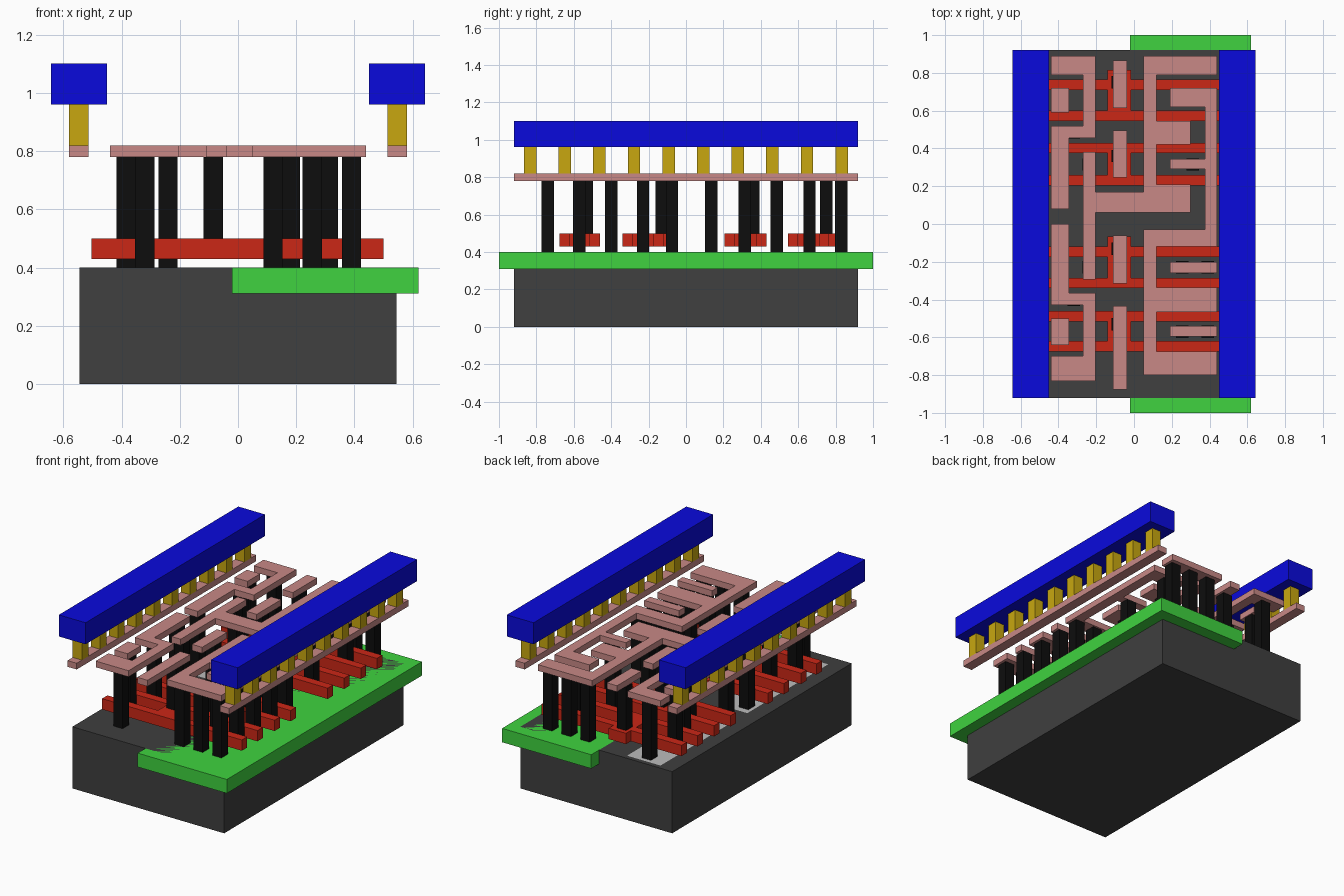
import bpy, bmesh

if "Cube" in bpy.data.objects:
    bpy.data.objects.remove(bpy.data.objects["Cube"])


def material(name, r, g, b):
    m = bpy.data.materials.new(name)
    m.diffuse_color = (r, g, b, 1)
    m.use_nodes = True
    m.node_tree.nodes["Principled BSDF"].inputs["Base Color"].default_value = m.diffuse_color
    return m


DARK = material("dark_grey", .05, .05, .05)
GREEN = material("green", .05, .65, .05)
PALE = material("pale_grey", .5, .5, .5)
RED = material("red", .6, .02, .008)
BLACK = material("black", .004, .004, .004)
PINK = material("pink", .58, .25, .24)
YELLOW = material("yellow", .58, .39, .005)
BLUE = material("blue", .003, .003, .72)


def outline(v):
    """Right-angled outline: x0, y0, then alternately the next x and the next y."""
    pts = []
    for i in range(0, len(v), 2):
        pts += [(v[i], v[i + 1]), (v[(i + 2) % len(v)], v[i + 1])]
    return pts


def rect(x0, x1, y0, y1):
    return [(x0, y0), (x1, y0), (x1, y1), (x0, y1)]


def square(x, y, r=.033):
    return rect(x - r, x + r, y - r, y + r)


def prism(name, outlines, z0, z1, mat):
    """Extrude each flat outline from z0 to z1, all in one object."""
    bm = bmesh.new()
    for pts in outlines:
        face = bm.faces.new([bm.verts.new((x, y, z0)) for x, y in pts])
        ext = bmesh.ops.extrude_face_region(bm, geom=[face], use_keep_orig=True)
        for e in ext["geom"]:
            if isinstance(e, bmesh.types.BMVert):
                e.co.z = z1
    bmesh.ops.recalc_face_normals(bm, faces=bm.faces)
    me = bpy.data.meshes.new(name)
    bm.to_mesh(me)
    bm.free()
    me.materials.append(mat)
    ob = bpy.data.objects.new(name, me)
    bpy.context.collection.objects.link(ob)


# Base block, well slab and the doped strips set flush in the base
prism("substrate", [rect(-.545, .545, -.92, .92)], 0, .4, DARK)
prism("well", [rect(-.02, .62, -1, 1)], .31, .4, GREEN)
prism("diffusion", [rect(-.44, -.2, .08, .89), rect(-.44, -.2, -.83, 0)], .36, .4, PALE)

# Paired gate bars joined by a central pad: top edge, bottom edge, pad top
W = .055
for i, (t, b, pad) in enumerate([(.765, .545, .815), (.43, .205, .43),
                                 (-.12, -.34, -.065), (-.46, -.675, -.46)]):
    top = [-.503, t, -.14, pad, -.015, t] if pad > t else [-.503, t]
    rest = [.5, t - W, -.015, b + W, .5, b, -.503, b + W, -.14, t - W]
    prism(f"gate_pair_{i + 1}", [outline(top + rest)], .43, .5, RED)

# Contact posts from the base up to the wiring
posts = [(x, y) for y in (.83, -.075, -.4, -.74) for x in (.12, .255, .39)]
posts += [(x, y) for y in (-.23, -.57) for x in (.255, .39)]
posts += [(.18, .485), (.18, .135), (.31, .66), (.31, .315)]
posts += [(-.32, .83), (-.32, .485), (-.32, -.4), (-.32, -.74)]
posts += [(-.385, .66), (-.385, .135), (-.385, -.075), (-.385, -.57)]
posts += [(-.24, .315), (-.24, -.23)]
prism("contact_posts", [square(*p) for p in posts], .4, .78, BLACK)
prism("gate_contacts", [square(-.085, y) for y in (.75, .36, -.13, -.53)], .5, .78, BLACK)

# Wiring layer
Z = (.78, .82, PINK)
prism("upper_left_wire", [outline([-.44, .89, -.205, .455, -.345, .08,
                                   -.44, .52, -.27, .79])], *Z)
prism("lower_left_wire", [outline([-.44, 0, -.345, -.365, -.205, -.83,
                                   -.44, -.7, -.27, -.43])], *Z)
prism("output_wire", [outline([-.27, .38, -.205, .17, .05, .89, .44, .79, .12, .545,
                               .3, .42, .12, .21, .3, .06, -.205, -.295])], *Z)
prism("right_wire", [outline([.19, .72, .44, -.12, .12, -.335, .44, -.465, .12, -.675,
                              .44, -.8, .05, -.03, .375, .29, .19, .345, .375, .62])], *Z)
prism("finger_pads", [rect(.19, .44, -.26, -.2), rect(.19, .44, -.595, -.54),
                      rect(-.44, -.345, .59, .72), rect(-.44, -.345, -.64, -.5)], *Z)
prism("input_pads", [rect(-.11, -.037, a, b) for a, b in
                     ((.615, .865), (.245, .495), (-.315, -.06), (-.875, -.435))], *Z)

# Power rails on both sides: thin strip, row of vias, thick bar
for side, s in (("left", -1), ("right", 1)):
    prism(side + "_rail_strip", [rect(s * .514, s * .58, -.92, .92)], *Z)
    prism(side + "_vias", [square(s * .547, -.833 + .185 * i) for i in range(10)],
          .82, .96, YELLOW)
    prism(side + "_power_rail", [rect(s * .45, s * .642, -.92, .92)], .96, 1.1, BLUE)
